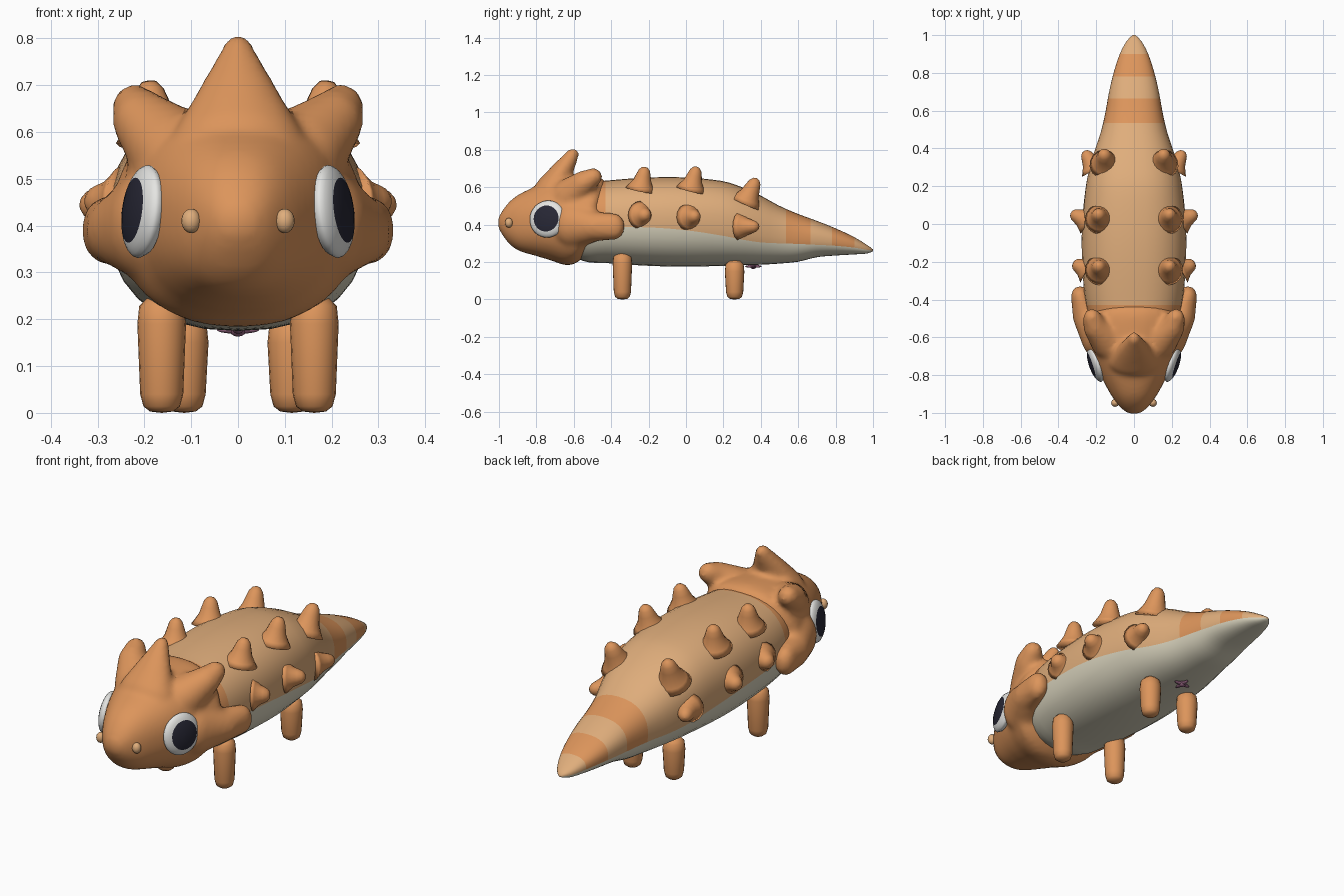
import bpy, bmesh, math
from mathutils import Vector, Matrix

if "Cube" in bpy.data.objects:
    bpy.data.objects.remove(bpy.data.objects["Cube"])


def material(name, rgb):
    m = bpy.data.materials.new(name)
    m.diffuse_color = (*rgb, 1)
    m.use_nodes = True
    m.node_tree.nodes["Principled BSDF"].inputs["Base Color"].default_value = m.diffuse_color
    return m


ORANGE = material("orange skin", (0.72, 0.30, 0.105))
TAN = material("tan back", (0.74, 0.42, 0.20))
CREAM = material("cream belly", (0.68, 0.64, 0.50))
WHITE = material("eye white", (0.78, 0.78, 0.76))
DARK = material("dark pupil", (0.02, 0.02, 0.035))
MAUVE = material("mauve", (0.30, 0.13, 0.22))


def finish(bm, name, mats):
    bmesh.ops.recalc_face_normals(bm, faces=bm.faces[:])
    me = bpy.data.meshes.new(name)
    for f in bm.faces:
        f.smooth = True
    bm.to_mesh(me)
    bm.free()
    for m in mats:
        me.materials.append(m)
    ob = bpy.data.objects.new(name, me)
    bpy.context.collection.objects.link(ob)
    return ob


def interp(keys, y):
    """Smooth interpolation of the key rows at position y."""
    n = len(keys)
    i = 0
    while i < n - 2 and y > keys[i + 1][0]:
        i += 1
    a, b = keys[i], keys[i + 1]
    p, q = keys[max(i - 1, 0)], keys[min(i + 2, n - 1)]
    d = b[0] - a[0]
    t = (y - a[0]) / d
    out = []
    for k in range(1, len(a)):
        ma = (b[k] - p[k]) / (b[0] - p[0]) * d
        mb = (q[k] - a[k]) / (q[0] - a[0]) * d
        out.append((2*t**3 - 3*t*t + 1) * a[k] + (t**3 - 2*t*t + t) * ma
                   + (3*t*t - 2*t**3) * b[k] + (t**3 - t*t) * mb)
    return out


def section(w, bot, top, split, power, up, low):
    """Rounded cross-section with a point on each side exactly at height split."""
    zc, h = (top + bot) / 2, (top - bot) / 2
    t = max(-0.95, min(0.95, (split - zc) / h))
    a0 = math.asin(math.copysign(abs(t) ** (power / 2), t))
    angles = [a0 + (math.pi - 2 * a0) * j / up for j in range(up)]
    angles += [math.pi - a0 + (math.pi + 2 * a0) * j / low for j in range(low)]
    e = 2 / power
    return [(w * math.copysign(abs(math.cos(a)) ** e, math.cos(a)),
             zc + h * math.copysign(abs(math.sin(a)) ** e, math.sin(a))) for a in angles]


def loft(bm, rings, rule=lambda i, j: 0):
    vs = [[bm.verts.new(p) for p in r] for r in rings]
    n = len(vs[0])
    for i in range(len(vs) - 1):
        for j in range(n):
            k = (j + 1) % n
            f = bm.faces.new((vs[i][j], vs[i][k], vs[i + 1][k], vs[i + 1][j]))
            f.material_index = rule(i, j)
    bm.faces.new(vs[0])
    bm.faces.new(vs[-1])


def lathe(name, profile, mats, loc, axis=(0, 0, 1), seg=20, rule=lambda i, j: 0):
    """Spin (radius, height) points around an axis through loc."""
    bm = bmesh.new()
    rot = Vector(axis).to_track_quat('Z', 'Y').to_matrix()
    rings = [[Vector(loc) + rot @ Vector((max(r, 0.0005) * math.cos(2 * math.pi * j / seg),
                                          max(r, 0.0005) * math.sin(2 * math.pi * j / seg), h))
              for j in range(seg)] for r, h in profile]
    loft(bm, rings, rule)
    return finish(bm, name, mats)


def ball(bm, loc, radii):
    bmesh.ops.create_icosphere(bm, subdivisions=3, radius=1,
                               matrix=Matrix.Translation(loc) @ Matrix.Diagonal((*radii, 1)))


# Body and tail: y, half width, bottom, top, belly line
body_keys = [
    (-0.64, 0.12, 0.27, 0.55, 0.34), (-0.55, 0.215, 0.205, 0.62, 0.36),
    (-0.43, 0.255, 0.195, 0.635, 0.385), (-0.20, 0.275, 0.18, 0.652, 0.385),
    (0.00, 0.275, 0.175, 0.652, 0.37), (0.20, 0.255, 0.18, 0.632, 0.34),
    (0.30, 0.235, 0.183, 0.60, 0.32), (0.40, 0.205, 0.186, 0.555, 0.305),
    (0.50, 0.172, 0.192, 0.50, 0.30), (0.60, 0.150, 0.202, 0.457, 0.297),
    (0.70, 0.132, 0.226, 0.42, 0.292), (0.80, 0.108, 0.235, 0.38, 0.287),
    (0.90, 0.075, 0.241, 0.333, 0.277), (0.97, 0.038, 0.246, 0.29, 0.265),
    (1.00, 0.008, 0.258, 0.268, 0.262)]
bands = [(-0.64, -0.43, 5, 1), (-0.43, 0.535, 22, 0), (0.535, 0.665, 4, 1),
         (0.665, 0.78, 4, 0), (0.78, 0.90, 4, 1), (0.90, 1.0, 6, 0)]
ys, colours = [-0.64], []
for start, end, count, colour in bands:
    ys += [start + (end - start) * (i + 1) / count for i in range(count)]
    colours += [colour] * count
UP, LOW = 20, 14
bm = bmesh.new()
loft(bm, [[(x, y, z) for x, z in section(*interp(body_keys, y), 2.35, UP, LOW)] for y in ys],
     lambda i, j: colours[i] if j < UP else 2)
finish(bm, "body", [TAN, ORANGE, CREAM])

# Head: y, half width, bottom, top; the back leans over the neck
head_keys = [
    (-1.005, 0.025, 0.385, 0.435), (-0.985, 0.058, 0.35, 0.47), (-0.95, 0.09, 0.302, 0.517),
    (-0.90, 0.125, 0.263, 0.558), (-0.80, 0.178, 0.232, 0.607), (-0.70, 0.218, 0.203, 0.647),
    (-0.60, 0.252, 0.183, 0.66), (-0.52, 0.262, 0.195, 0.65), (-0.47, 0.20, 0.25, 0.60)]
bm = bmesh.new()
rings = []
for i in range(31):
    y = -1.005 + 0.535 * i / 30
    w, bot, top = interp(head_keys, y)
    lean = 0.3 * max(0, min(1, (y + 0.72) / 0.2))
    rings.append([(x, y + lean * (z - 0.42), z)
                  for x, z in section(w, bot, top, 0.41, 2.25, 16, 16)])
loft(bm, rings)

# Head horns: chains of balls (position, radii), merged with the head
crown = [((0, -0.72, 0.58), (0.14, 0.09, 0.09)), ((0, -0.665, 0.68), (0.085, 0.06, 0.06)),
         ((0, -0.605, 0.775), (0.032, 0.034, 0.036))]
upper = [((0.13, -0.62, 0.55), (0.10, 0.10, 0.10)), ((0.20, -0.55, 0.62), (0.068, 0.065, 0.068)),
         ((0.222, -0.495, 0.655), (0.047, 0.048, 0.048))]
cheek = [((0.17, -0.60, 0.40), (0.11, 0.12, 0.13)), ((0.25, -0.49, 0.39), (0.075, 0.075, 0.08)),
         ((0.285, -0.385, 0.39), (0.05, 0.058, 0.072))]
for chain, sides in ((crown, (1,)), (upper, (1, -1)), (cheek, (1, -1))):
    for s in sides:
        for (pa, ra), (pb, rb) in zip(chain, chain[1:]):
            for k in range(7):
                p = Vector(pa).lerp(Vector(pb), k / 6)
                ball(bm, (p.x * s, p.y, p.z), Vector(ra).lerp(Vector(rb), k / 6))
head = finish(bm, "head", [ORANGE])
remesh = head.modifiers.new("merge", 'REMESH')
remesh.mode = 'VOXEL'
remesh.voxel_size = 0.014
soften = head.modifiers.new("soften", 'SMOOTH')
soften.factor = 0.5
soften.iterations = 7
deps = bpy.context.evaluated_depsgraph_get()
merged = bpy.data.meshes.new_from_object(head.evaluated_get(deps))
head.modifiers.clear()
head.data = merged
merged.materials.clear()
merged.materials.append(ORANGE)
for p in merged.polygons:
    p.use_smooth = True
    p.material_index = 0

# Spikes: base, direction, base radius, length
spikes = [((0.18, -0.24, 0.60), (0.1, 0.2, 1), 0.066, 0.112),
          ((0.18, 0.03, 0.60), (0.1, 0.25, 1), 0.066, 0.114),
          ((0.15, 0.325, 0.53), (0.08, 0.45, 1), 0.07, 0.13),
          ((0.262, -0.235, 0.45), (1, 0.45, 0.05), 0.062, 0.068),
          ((0.262, 0.025, 0.44), (1, 0.45, 0.1), 0.062, 0.08),
          ((0.215, 0.30, 0.39), (0.55, 1, 0), 0.062, 0.10)]
spike_shape = [(1.25, -0.15), (1.0, 0.06), (0.75, 0.3), (0.6, 0.58), (0.46, 0.82),
               (0.26, 0.96), (0, 1)]
# Front and rear legs: x, y, height
legs = [("front_leg", 0.163, -0.34, 0.25), ("rear_leg", 0.115, 0.26, 0.21)]
# Eye outline, with the pupil edge at 0.7 of the radius
steps = [0, 15, 30, 44.43, 55, 67, 79, 90, 115, 140, 180]
eye_shape = [(0.1 * math.sin(math.radians(a)), 0.036 * math.cos(math.radians(a))) for a in steps]
nostril_shape = [(0.021 * math.sin(math.pi * i / 10), -0.026 * math.cos(math.pi * i / 10))
                 for i in range(11)]

for side, s in (("right", 1), ("left", -1)):
    for n, (p, d, r, length) in enumerate(spikes):
        lathe(f"spike_{n + 1}_{side}", [(a * r, b * length) for a, b in spike_shape], [ORANGE],
              (p[0] * s, p[1], p[2]), (d[0] * s, d[1], d[2]), 16)
    for name, x, y, h in legs:
        lathe(f"{name}_{side}", [(0, 0), (0.025, 0.003), (0.039, 0.014), (0.046, 0.04),
                                 (0.052, h - 0.06), (0.048, h - 0.022), (0.03, h - 0.004), (0, h)],
              [ORANGE], (x * s, y, 0))
    lathe(f"eye_{side}", eye_shape, [DARK, WHITE], (0.202 * s, -0.74, 0.43),
          (0.95 * s, -0.31, 0.12), 32, lambda i, j: 0 if i < 3 else 1).data.polygons[-2].material_index = 0
    lathe(f"nostril_{side}", nostril_shape, [TAN], (0.1 * s, -0.947, 0.41), seg=16)

# Small star under the belly
bm = bmesh.new()
for radii in ((0.045, 0.012, 0.008), (0.012, 0.045, 0.008), (0.018, 0.018, 0.014)):
    ball(bm, (0, 0.36, 0.177), radii)
finish(bm, "underside_star", [MAUVE])
